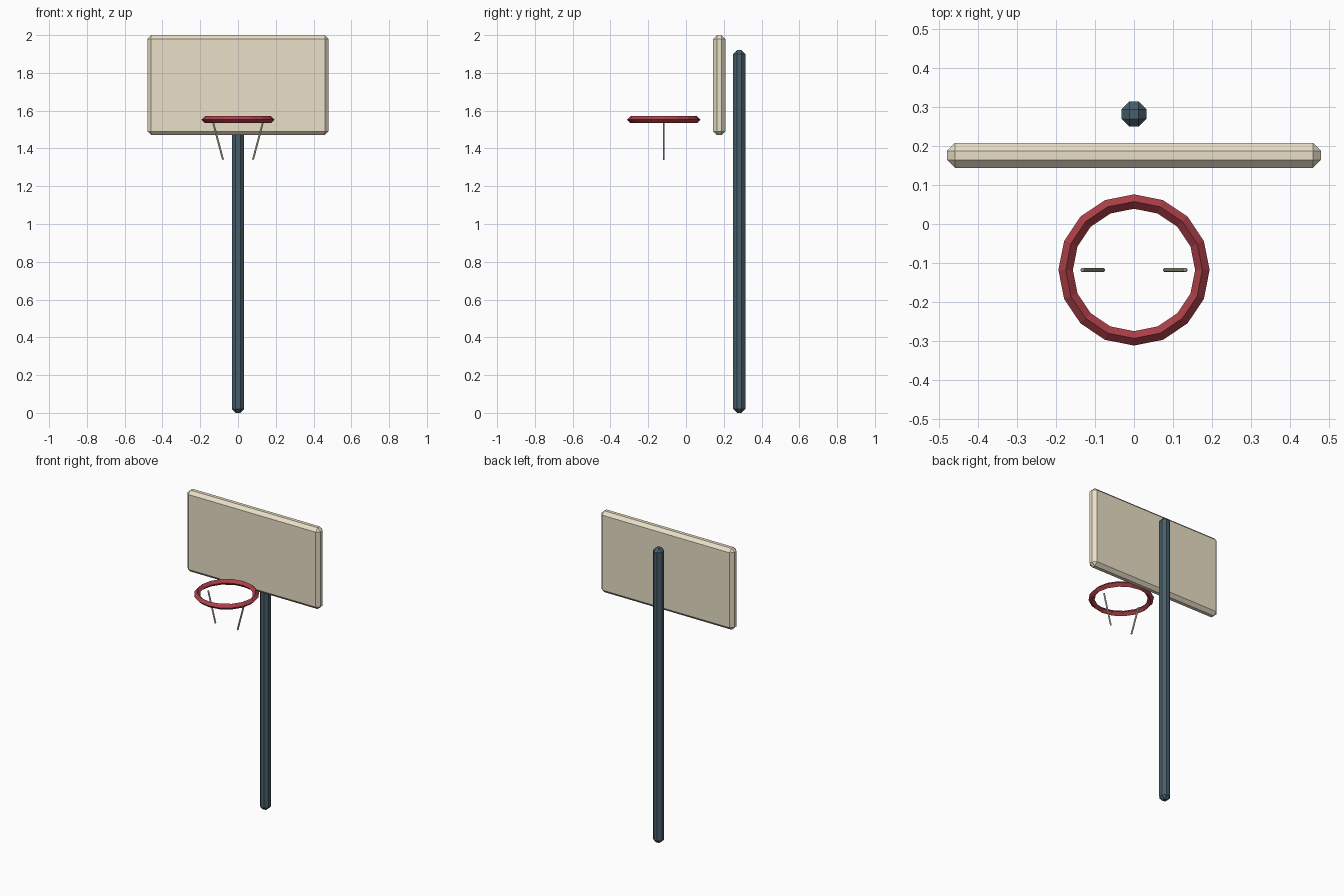
import bpy, bmesh
from math import cos, sin, pi
from mathutils import Matrix

if "Cube" in bpy.data.objects:
    bpy.data.objects.remove(bpy.data.objects["Cube"])


def material(name, rgb):
    m = bpy.data.materials.new(name)
    m.diffuse_color = (*rgb, 1)
    m.use_nodes = True
    m.node_tree.nodes["Principled BSDF"].inputs["Base Color"].default_value = m.diffuse_color
    return m


def finish(name, bm, mat, loc, tilt=0):
    bmesh.ops.recalc_face_normals(bm, faces=bm.faces[:])
    me = bpy.data.meshes.new(name)
    bm.to_mesh(me)
    bm.free()
    me.materials.append(mat)
    ob = bpy.data.objects.new(name, me)
    ob.location = loc
    ob.rotation_euler = (0, tilt, 0)
    bpy.context.collection.objects.link(ob)
    return ob


def chamfer_box(name, size, loc, bevel, mat, tilt=0):
    bm = bmesh.new()
    bmesh.ops.create_cube(bm, size=1, matrix=Matrix.Diagonal((*size, 1)))
    bmesh.ops.bevel(bm, geom=bm.edges[:], offset=bevel, segments=1,
                    affect='EDGES', profile=0.5)
    return finish(name, bm, mat, loc, tilt)


def ring(name, major, minor, sides, section, loc, mat):
    bm = bmesh.new()
    loops = []
    for i in range(sides):
        a = 2 * pi * i / sides
        loops.append([])
        for j in range(section):
            b = 2 * pi * j / section
            r = major + minor * cos(b)
            loops[-1].append(bm.verts.new((r * cos(a), r * sin(a), minor * sin(b))))
    for i in range(sides):
        p, q = loops[i], loops[(i + 1) % sides]
        for j in range(section):
            k = (j + 1) % section
            bm.faces.new((p[j], q[j], q[k], p[k]))
    return finish(name, bm, mat, loc)


cream = material("cream", (0.82, 0.74, 0.57))
slate = material("slate", (0.065, 0.115, 0.15))
red = material("red", (0.42, 0.05, 0.065))
cord = material("cord", (0.75, 0.70, 0.57))

# Pole and backboard
chamfer_box("pole", (0.064, 0.064, 1.92), (0, 0.282, 0.96), 0.02, slate)
chamfer_box("backboard", (0.96, 0.064, 0.53), (0, 0.176, 1.735), 0.0207, cream)

# Hoop with diamond cross-section
ring("hoop_rim", 0.1755, 0.0185, 16, 4, (0, -0.118, 1.552), red)

# Mirrored net strands leaning inwards towards the bottom
for side, label in ((-1, "left"), (1, "right")):
    chamfer_box("net_strand_" + label, (0.01, 0.01, 0.21),
                (side * 0.106, -0.118, 1.441), 0.003, cord, tilt=side * 0.26)
